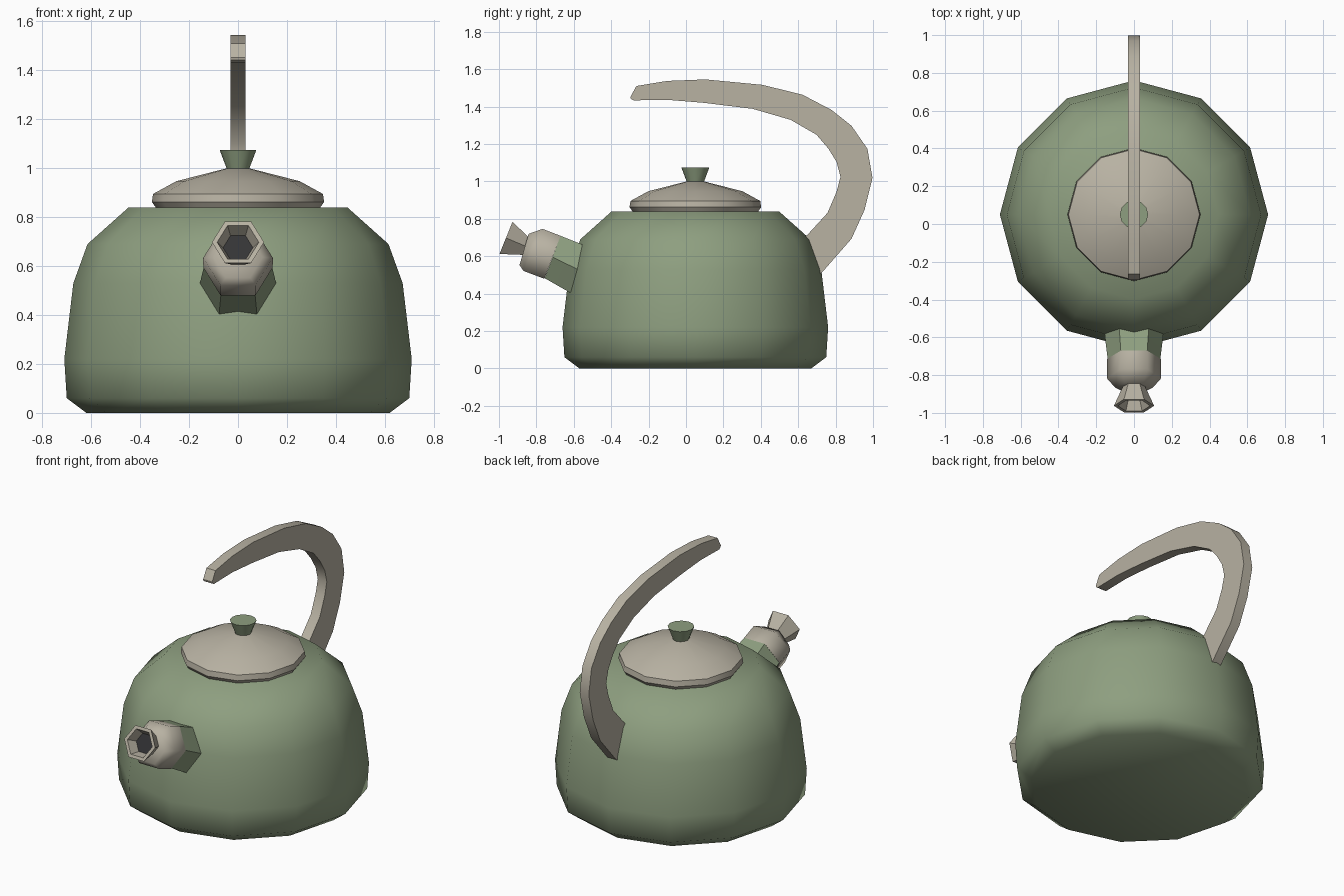
import bpy, bmesh, math
from mathutils import Vector

if "Cube" in bpy.data.objects:
    bpy.data.objects.remove(bpy.data.objects["Cube"])


def material(name, rgb):
    m = bpy.data.materials.new(name)
    m.diffuse_color = (*rgb, 1)
    m.use_nodes = True
    m.node_tree.nodes["Principled BSDF"].inputs["Base Color"].default_value = m.diffuse_color
    return m


GREEN = material("sage_green", (0.27, 0.345, 0.215))
BEIGE = material("warm_beige", (0.48, 0.445, 0.365))
DARK = material("dark_opening", (0.035, 0.035, 0.037))


def finish(name, bm, mats, angle):
    mesh = bpy.data.meshes.new(name)
    bm.to_mesh(mesh)
    bm.free()
    for m in mats:
        mesh.materials.append(m)
    ob = bpy.data.objects.new(name, mesh)
    bpy.context.collection.objects.link(ob)
    bpy.ops.object.select_all(action='DESELECT')
    ob.select_set(True)
    bpy.context.view_layer.objects.active = ob
    bpy.ops.object.shade_smooth_by_angle(angle=math.radians(angle))
    return ob


def loft(name, rings, mats, angle, last_mat=0):
    """Skin a list of vertex rings and cap both ends."""
    bm = bmesh.new()
    loops = [[bm.verts.new(p) for p in ring] for ring in rings]
    for a, b in zip(loops, loops[1:]):
        n = len(a)
        for i in range(n):
            j = (i + 1) % n
            bm.faces.new((a[i], a[j], b[j], b[i]))
    bm.faces.new(loops[0][::-1])
    bm.faces.new(loops[-1]).material_index = last_mat
    bmesh.ops.recalc_face_normals(bm, faces=bm.faces)
    return finish(name, bm, mats, angle)


def lathe(name, profile, mat, angle, n=12):
    """Revolve (radius, height) pairs about the kettle's axis."""
    rings = [[(r * math.cos(math.tau * i / n), 0.05 + r * math.sin(math.tau * i / n), z)
              for i in range(n)] for r, z in profile]
    return loft(name, rings, [mat], angle)


def hex_ring(top, bottom, scale=1.0):
    """Hexagon across the spout, from its upper and lower flats in (y, z)."""
    t, b = Vector((0, *top)), Vector((0, *bottom))
    c, u = (t + b) / 2, (t - b) / 2 * scale
    s = math.sin(math.pi / 3)
    r = u.length / s
    return [c + Vector((r * math.cos(k * math.pi / 3), 0, 0)) + u * (math.sin(k * math.pi / 3) / s)
            for k in range(6)]


# Body, lid and knob
lathe("body", [(0.62, 0), (0.70, 0.06), (0.71, 0.22), (0.673, 0.53), (0.615, 0.69), (0.447, 0.84)],
      GREEN, 60)
lathe("lid", [(0.335, 0.838), (0.352, 0.862), (0.347, 0.895), (0.252, 0.947), (0.045, 1.0)], BEIGE, 35)
lathe("knob", [(0.043, 0.99), (0.075, 1.075)], GREEN, 35)

# Spout: green base, rounded collar, flared whistle with a dark opening
loft("spout_base", [hex_ring((-0.50, 0.64), (-0.56, 0.37)),
                    hex_ring((-0.564, 0.666), (-0.618, 0.404)),
                    hex_ring((-0.671, 0.709), (-0.755, 0.482))], [GREEN], 30)
loft("spout_collar", [hex_ring((-0.671, 0.709), (-0.757, 0.479)),
                      hex_ring((-0.767, 0.746), (-0.869, 0.521)),
                      hex_ring((-0.842, 0.719), (-0.890, 0.553))], [BEIGE], 65)
base, mouth = ((-0.837, 0.698), (-0.874, 0.607)), ((-0.928, 0.783), (-0.997, 0.612))
inner = [tuple((p + q) / 2 for p, q in zip(a, b)) for a, b in zip(base, mouth)]
loft("spout_whistle", [hex_ring(*base), hex_ring(*mouth), hex_ring(*mouth, 0.8),
                       hex_ring(*inner, 0.75)], [BEIGE, DARK], 30, last_mat=1)

# Handle: side outline in (y, z), extruded across x
outer = [(-0.297, 1.452), (-0.265, 1.51), (-0.1, 1.537), (0.104, 1.545), (0.409, 1.516),
         (0.623, 1.463), (0.778, 1.382), (0.885, 1.297), (0.97, 1.174), (0.997, 1.019),
         (0.955, 0.848), (0.885, 0.693), (0.73, 0.516), (0.69, 0.49)]
under = [(0.60, 0.67), (0.639, 0.703), (0.757, 0.832), (0.805, 0.944), (0.826, 1.024),
         (0.805, 1.104), (0.762, 1.174), (0.698, 1.249), (0.559, 1.329), (0.356, 1.388),
         (0.094, 1.42), (-0.1, 1.436), (-0.281, 1.433), (-0.295, 1.442)]
loft("handle", [[(x, y, z) for y, z in outer + under] for x in (-0.031, 0.031)], [BEIGE], 35)
